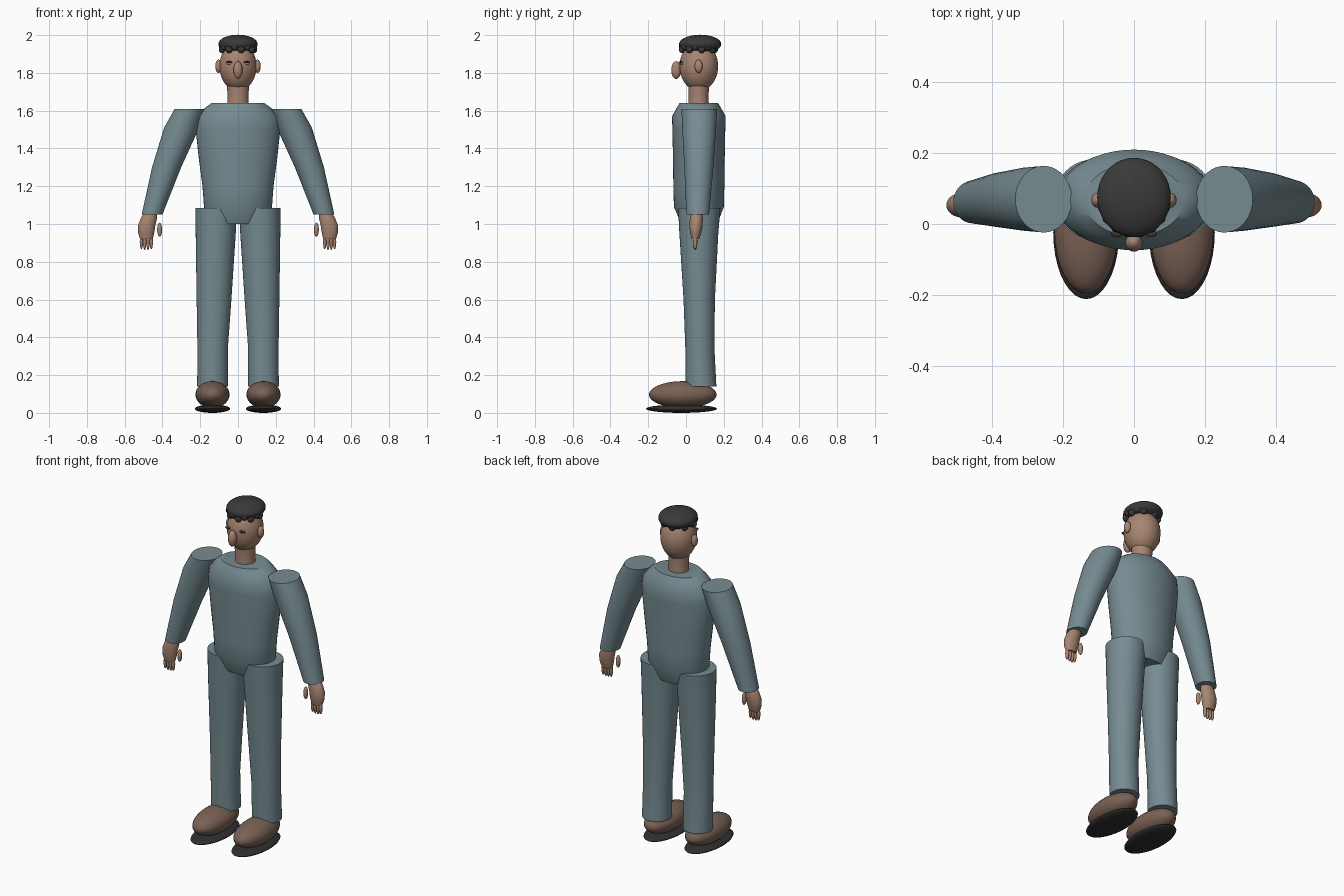
import bpy, bmesh, math

if "Cube" in bpy.data.objects:
    bpy.data.objects.remove(bpy.data.objects["Cube"])


def material(name, rgb):
    m = bpy.data.materials.new(name)
    m.diffuse_color = (*rgb, 1)
    m.use_nodes = True
    m.node_tree.nodes["Principled BSDF"].inputs["Base Color"].default_value = m.diffuse_color
    return m


CLOTH = material("slate cloth", (0.18, 0.26, 0.285))
SKIN = material("brown skin", (0.39, 0.235, 0.165))
HAIR = material("dark hair", (0.045, 0.04, 0.04))
LEATHER = material("brown leather", (0.195, 0.12, 0.09))
SOLE = material("black sole", (0.03, 0.028, 0.03))
EYE = material("pale eye", (0.5, 0.45, 0.4))


def finish(name, bm, mat, angle=40):
    bmesh.ops.recalc_face_normals(bm, faces=bm.faces)
    mesh = bpy.data.meshes.new(name)
    bm.to_mesh(mesh)
    bm.free()
    ob = bpy.data.objects.new(name, mesh)
    bpy.context.collection.objects.link(ob)
    mesh.materials.append(mat)
    bpy.ops.object.select_all(action='DESELECT')
    ob.select_set(True)
    bpy.context.view_layer.objects.active = ob
    bpy.ops.object.shade_smooth_by_angle(angle=math.radians(angle))
    return ob


def loft(name, rings, mat, n=40, angle=40):
    """Capped tube through horizontal ellipses (x, y, z, rx, ry)."""
    bm = bmesh.new()
    loops = []
    for x, y, z, rx, ry in rings:
        loops.append([bm.verts.new((x + rx * math.cos(math.tau * i / n),
                                    y + ry * math.sin(math.tau * i / n), z))
                      for i in range(n)])
    for a, b in zip(loops, loops[1:]):
        for i in range(n):
            j = (i + 1) % n
            bm.faces.new((a[i], a[j], b[j], b[i]))
    bm.faces.new(loops[0])
    bm.faces.new(loops[-1])
    return finish(name, bm, mat, angle)


def ellipsoid(name, centre, radii, mat, u=28, v=16):
    bm = bmesh.new()
    bmesh.ops.create_uvsphere(bm, u_segments=u, v_segments=v, radius=1)
    bmesh.ops.scale(bm, vec=radii, verts=bm.verts)
    bmesh.ops.translate(bm, vec=centre, verts=bm.verts)
    return finish(name, bm, mat, 60)


# Shirt with a tapered hip section and a sloping shoulder yoke
loft("shirt", [(0, .07, 1.00, .15, .095), (0, .068, 1.09, .18, .132),
               (0, .068, 1.20, .188, .135), (0, .068, 1.35, .208, .137),
               (0, .068, 1.50, .224, .14), (0, .068, 1.57, .215, .142),
               (0, .068, 1.615, .175, .117), (0, .068, 1.64, .14, .102)], CLOTH, 48)

# Neck and head
loft("neck", [(0, .067, 1.60, .06, .056), (0, .067, 1.65, .056, .053),
              (0, .067, 1.69, .056, .053), (0, .067, 1.75, .06, .056)], SKIN, 28)
ellipsoid("head", (0, .068, 1.835), (.098, .102, .13), SKIN, 36, 24)
ellipsoid("nose", (0, -.052, 1.815), (.024, .026, .047), SKIN)

# Hair cap and a fringe of curls around its rim
ellipsoid("hair_cap", (0, .075, 1.952), (.104, .112, .05), HAIR, 36, 18)
for i in range(16):
    a = math.tau * (i + .5) / 16
    ellipsoid(f"curl_{i}", (.085 * math.cos(a), .066 + .086 * math.sin(a),
                            1.93 + (.008 if i % 2 else -.006)),
              (.019, .019, .02), HAIR, 14, 10)

for s, side in ((1, "left"), (-1, "right")):
    # Face details
    ellipsoid(f"{side}_ear", (s * .103, .067, 1.835), (.017, .021, .035), SKIN)
    ellipsoid(f"{side}_eye", (s * .047, -.021, 1.85), (.014, .008, .007), EYE, 16, 10)
    ellipsoid(f"{side}_eyelid", (s * .047, -.027, 1.857), (.017, .01, .005), HAIR, 16, 10)

    # Sleeve, flat at the shoulder and cuff
    loft(f"{side}_sleeve", [(s * .255, .07, 1.61, .08, .094),
                            (s * .298, .07, 1.51, .093, .09),
                            (s * .378, .068, 1.30, .077, .077),
                            (s * .455, .062, 1.05, .055, .06)], CLOTH)

    # Hand, thumb and fingers
    loft(f"{side}_hand", [(s * .462, .056, 1.06, .034, .03),
                          (s * .472, .055, 1.03, .043, .034),
                          (s * .484, .053, .99, .046, .035),
                          (s * .486, .051, .95, .042, .029),
                          (s * .485, .05, .92, .033, .02)], SKIN, 24, 60)
    ellipsoid(f"{side}_thumb", (s * .415, .045, .97), (.013, .014, .037), SKIN, 16, 12)
    for k in range(4):
        ellipsoid(f"{side}_finger_{k}", (s * (.459 + .0175 * k), .048, .905),
                  (.009, .012, .043 if k in (1, 2) else .038), SKIN, 14, 10)

    # Trouser leg
    loft(f"{side}_trouser_leg", [(s * .115, .07, 1.085, .11, .112),
                                 (s * .118, .068, .95, .106, .103),
                                 (s * .127, .07, .60, .092, .083),
                                 (s * .134, .073, .35, .081, .077),
                                 (s * .135, .08, .14, .081, .081)], CLOTH)

    # Shoe and sole
    ellipsoid(f"{side}_shoe", (s * .135, -.017, .097), (.09, .179, .071), LEATHER, 32, 20)
    ellipsoid(f"{side}_sole", (s * .135, -.024, .022), (.093, .188, .022), SOLE, 36, 14)
